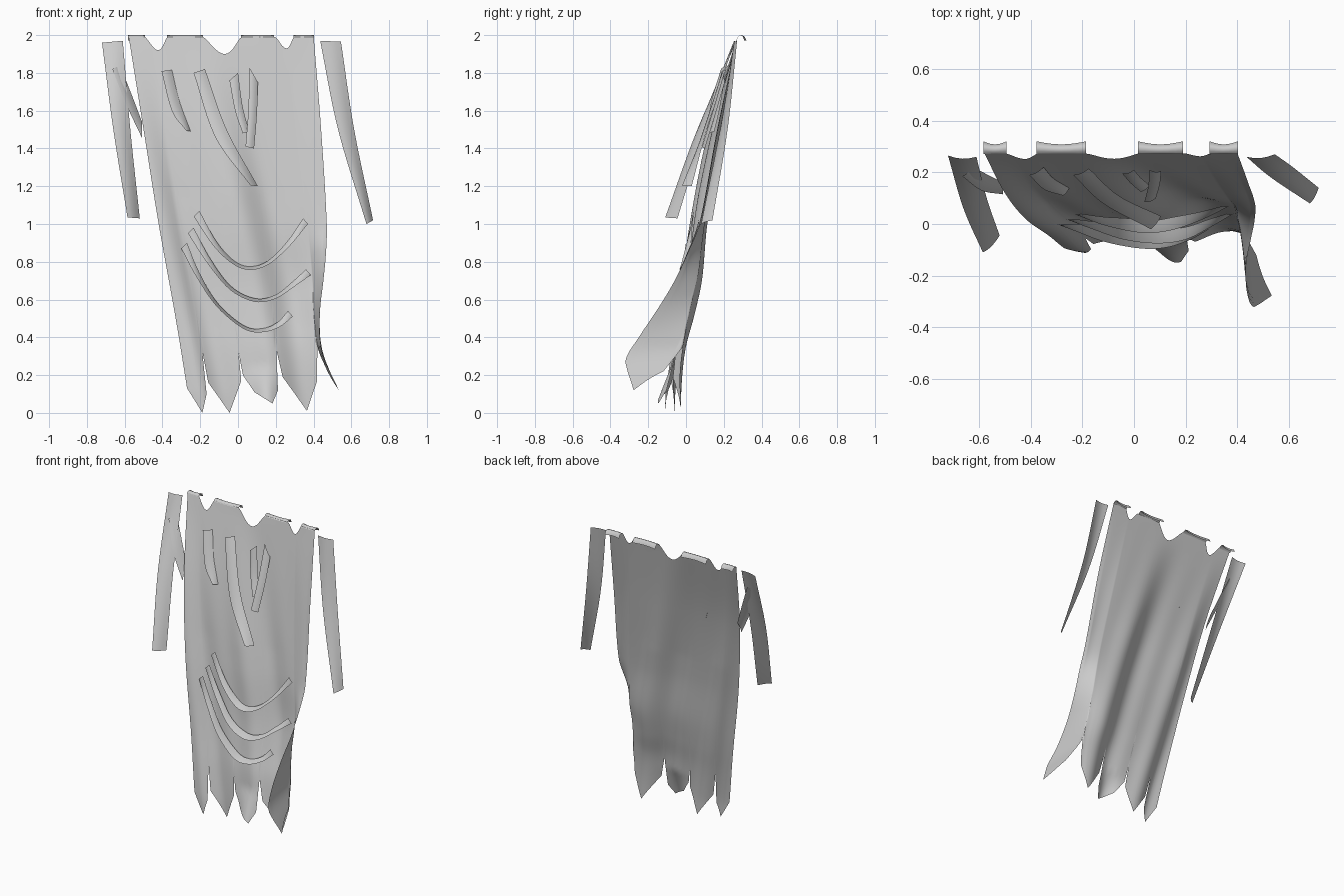
import bpy, math
from mathutils import Vector

if "Cube" in bpy.data.objects:
    bpy.data.objects.remove(bpy.data.objects["Cube"])


def curve(keys, t):
    """Smooth curve through (t, values...) keys, clamped at both ends."""
    t = min(max(t, keys[0][0]), keys[-1][0])
    i = 0
    while i < len(keys) - 2 and t > keys[i + 1][0]:
        i += 1
    val = lambda k: Vector(keys[k][1:])

    def slope(k):
        a, b = max(k - 1, 0), min(k + 1, len(keys) - 1)
        return (val(b) - val(a)) / (keys[b][0] - keys[a][0])
    h = keys[i + 1][0] - keys[i][0]
    s = (t - keys[i][0]) / h
    return (val(i) * (1 + 2 * s) * (1 - s) ** 2 + slope(i) * h * s * (1 - s) ** 2
            + val(i + 1) * s * s * (3 - 2 * s) - slope(i + 1) * h * s * s * (1 - s))


def linear(keys, t):
    for (a, za), (b, zb) in zip(keys, keys[1:]):
        if t <= b:
            return za + (zb - za) * (t - a) / (b - a)
    return keys[-1][1]


def grid(name, rows):
    """Cloth surface from equal-length rows of points."""
    n = len(rows[0])
    faces = [(r * n + c, r * n + c + 1, (r + 1) * n + c + 1, (r + 1) * n + c)
             for r in range(len(rows) - 1) for c in range(n - 1)]
    me = bpy.data.meshes.new(name)
    me.from_pydata([tuple(p) for row in rows for p in row], [], faces)
    me.shade_smooth()
    ob = bpy.data.objects.new(name, me)
    bpy.context.collection.objects.link(ob)
    return ob


def ribbon(name, a, b, bow=0.006, n=24):
    """Strip of cloth between two edge paths, slightly bowed across."""
    ka = [(i / (len(a) - 1), *p) for i, p in enumerate(a)]
    kb = [(i / (len(b) - 1), *p) for i, p in enumerate(b)]
    rows = []
    for i in range(n + 1):
        p, q = curve(ka, i / n), curve(kb, i / n)
        rows.append([p.lerp(q, w) - Vector((0, bow * math.sin(math.pi * w), 0))
                     for w in (0, .25, .5, .75, 1)])
    return grid(name, rows)


# Main sheet: guide edges as (z, x, y)
LEFT = [(0, -.25, -.1), (.12, -.268, -.095), (.5, -.33, -.045), (1, -.42, .02),
        (1.5, -.50, .12), (2, -.58, .275)]
FOLD = [(0, .435, -.05), (.2, .425, -.04), (.35, .42, -.02), (.5, .41, .025), (.7, .405, .075),
        (1, .37, .105), (1.5, .31, .19), (2, .255, .275)]
FLAP = [(.1, .515, -.13), (.2, .48, -.11), (.35, .42, -.02), (.5, .41, .025)]
RIGHT = [(.12, .54, -.315), (.28, .46, -.32), (.4, .435, -.25), (.55, .435, -.15), (.7, .452, -.06),
         (.85, .466, .01), (1, .47, .07), (1.5, .44, .165), (2, .40, .275)]
SEAM = .85


def sheet(u, z):
    left, right = curve(LEFT, z), curve(RIGHT, z)
    fold = curve(FLAP if z < .35 and u > SEAM else FOLD, z)
    if u <= SEAM:
        p = left.lerp(fold, u / SEAM)
    else:
        p = fold.lerp(right, (u - SEAM) / (1 - SEAM))
    # round the corner where the right side turns forward
    soft = min(1, max(0, (z - .35) / .25))
    bend = max(0, 1 - abs(u - SEAM) / .15)
    p = p + ((right - fold) * .12 + (left - fold) * .02) * soft * bend ** 2
    # two broad folds leaning to the right towards the hem
    amp = .022 * min(1, max(0, (1.95 - z) / .8)) * min(1, u * 9, max(0, (.97 - u) * 6))
    v = u - .62 + .1 * (z - .5)
    y = p[1] + amp * (math.sin(12 * v) + .35 * math.sin(24 * v))
    # third hem flap lifts forward
    y -= .07 * max(0, (.25 - z) / .2) * math.exp(-((u - .5) / .09) ** 2)
    return Vector((p[0], y, z))


# Torn hem and top notches
hem_x = [(-.27, .13), (-.208, .0), (-.172, .1), (-.163, .33), (-.155, .16), (-.063, .0), (.018, .17),
         (.02, .32), (.03, .2), (.08, .11), (.17, .05), (.205, .12), (.213, .33), (.235, .19),
         (.35, .01), (.413, .17)]
HEM = [((x + .27) / .69 * SEAM, z) for x, z in hem_x] + [(SEAM, .35), (.865, .22), (.97, .12), (1, .27)]
NOTCH = [(-.435, .058, .07), (-.085, .1, .09), (.245, .048, .06)]


def top_z(u):
    x = -.58 + .98 * u
    drop = sum(d * math.cos(math.pi / 2 * (x - c) / w) ** 1.2
               for c, w, d in NOTCH if abs(x - c) < w)
    return 1.99 - drop


cols = sorted({round(i / 90, 4) for i in range(91)} | {round(u, 4) for u, _ in HEM})
rows = []
for r in range(61):
    row = []
    for u in cols:
        lo = linear(HEM, u)
        row.append(sheet(u, lo + (top_z(u) - lo) * r / 60))
    rows.append(row)
grid("hanging_sheet", rows)

# Tabs folded over the back of the top edge
for i, (x0, x1) in enumerate([(-.583, -.493), (-.377, -.185), (.015, .19), (.293, .402)]):
    prof = [(.27, 1.985), (.281, 1.996), (.296, 2), (.31, 1.993), (.32, 1.972)]
    grid(f"top_tab_{i + 1}", [[(x0 + (x1 - x0) * k / 6, y - .012 * j / 4 * math.sin(math.pi * k / 6), z)
                               for k in range(7)] for j, (y, z) in enumerate(prof)])

# Side streamers
ribbon("left_streamer",
       [(-.72, .265, 1.96), (-.66, .06, 1.5), (-.585, -.11, 1.035)],
       [(-.61, .26, 1.97), (-.57, .1, 1.5), (-.52, -.045, 1.03)], .01)
ribbon("right_streamer",
       [(.435, .26, 1.97), (.53, .18, 1.5), (.68, .08, 1.0)],
       [(.545, .27, 1.965), (.615, .22, 1.5), (.715, .14, 1.02)], .01)
ribbon("left_short_streamer",
       [(-.665, .185, 1.82), (-.59, .13, 1.63), (-.508, .115, 1.455)],
       [(-.625, .22, 1.84), (-.565, .19, 1.69), (-.508, .16, 1.54)])

# Loose strips on the front of the sheet
ribbon("front_strip_1",
       [(-.405, .19, 1.81), (-.35, .135, 1.6), (-.275, .11, 1.495)],
       [(-.35, .22, 1.815), (-.31, .175, 1.65), (-.25, .14, 1.49)])
ribbon("front_strip_2",
       [(-.235, .19, 1.8), (-.12, .08, 1.46), (.065, -.02, 1.205)],
       [(-.175, .215, 1.82), (-.06, .11, 1.5), (.105, .03, 1.2)])
ribbon("front_strip_3",
       [(-.045, .195, 1.76), (-.015, .16, 1.6), (.025, .125, 1.48)],
       [(0, .21, 1.8), (.025, .18, 1.62), (.06, .15, 1.49)])
ribbon("front_strip_4",
       [(.06, .21, 1.83), (.055, .145, 1.61), (.04, .085, 1.41)],
       [(.105, .205, 1.75), (.1, .155, 1.58), (.085, .1, 1.4)])


def on_front(x, y, z):
    """Keep a point just ahead of the sheet."""
    near = min((sheet(k / 60, z) for k in range(51)), key=lambda p: abs(p.x - x))
    return (x, min(y, near.y - .006), z)


# Draped swags: path of the front lower edge, the rear edge tilts inwards at the sag
def swag(name, path):
    n = len(path) - 1
    front, rear = [], []
    for i, (x, y, z) in enumerate(path):
        flat = math.sin(math.pi * i / n)
        side = .03 if i < n / 2 else -.025
        front.append(on_front(x, y, z))
        rear.append(on_front(x + side * (1 - flat), y + .055 * flat, z + .03 - .012 * flat))
    ribbon(name, front, rear, .003, 36)


swag("upper_swag", [(-.235, .04, 1.04), (-.13, .0, .885), (-.03, -.025, .79), (.06, -.035, .757),
                    (.16, -.02, .785), (.27, .02, .88), (.37, .07, 1.0)])
swag("middle_swag", [(-.265, .02, .95), (-.16, -.02, .79), (-.04, -.06, .65), (.09, -.075, .588),
                     (.2, -.06, .605), (.3, -.01, .67), (.385, .04, .73)])
swag("lower_swag", [(-.3, .0, .87), (-.22, -.03, .72), (-.11, -.07, .56), (.03, -.095, .445),
                    (.13, -.09, .427), (.22, -.06, .455), (.29, -.02, .51)])
